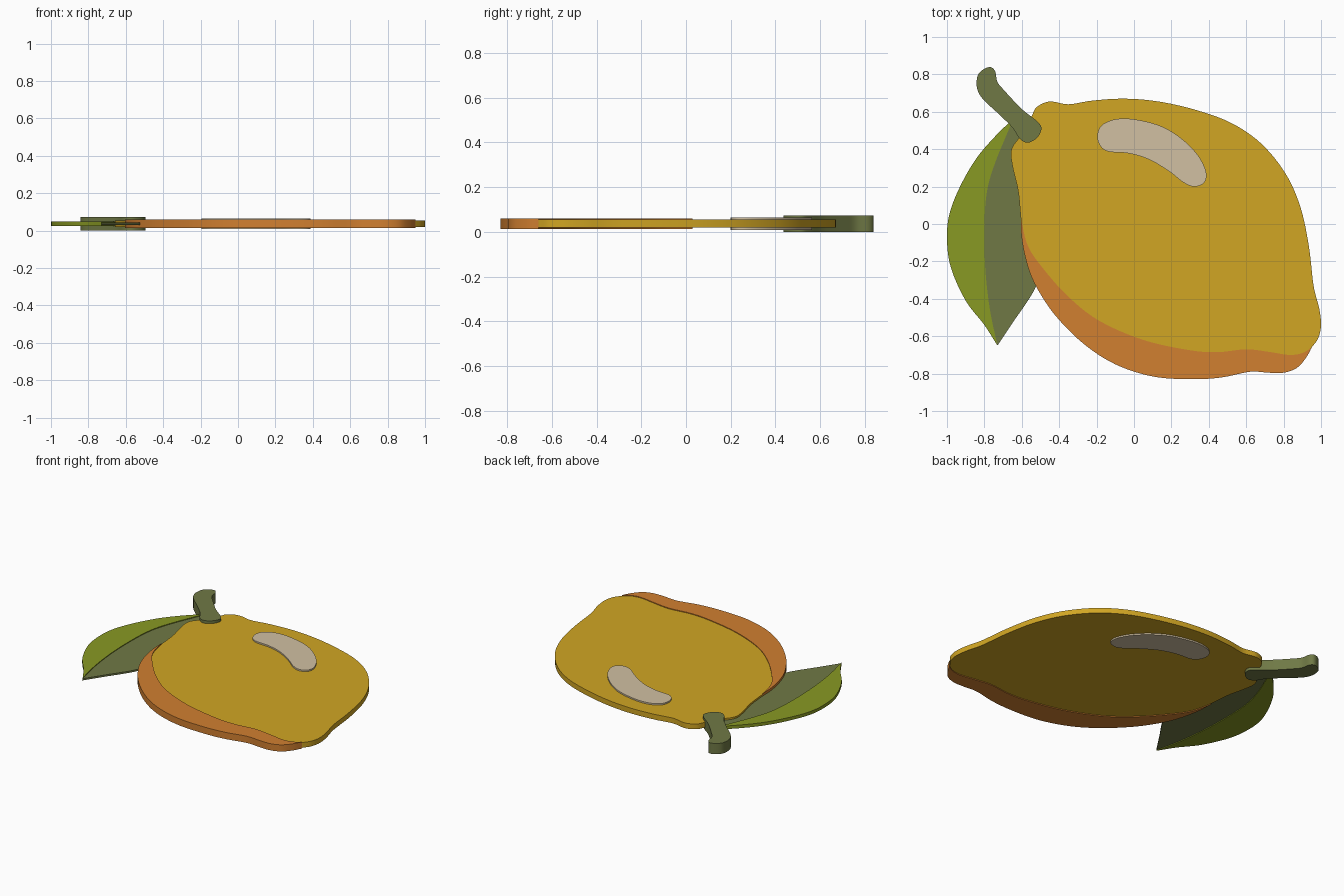
import bpy
import bmesh
from mathutils import Vector

default_cube = bpy.data.objects.get("Cube")
if default_cube:
    bpy.data.objects.remove(default_cube, do_unlink=True)

MIDDLE = 0.037  # every plate is centred on this height


def make_material(name, colour):
    material = bpy.data.materials.new(name)
    material.use_nodes = True
    rgba = (*colour, 1)
    material.diffuse_color = rgba
    material.node_tree.nodes["Principled BSDF"].inputs["Base Color"].default_value = rgba
    return material


def smooth_path(points, closed=False, steps=6):
    """Catmull-Rom curve through the points; an open path keeps its end corners."""
    points = [Vector(p) for p in points]
    if closed:
        padded = [points[-1], *points, points[0], points[1]]
    else:
        start = points[0] * 2 - points[1]
        end = points[-1] * 2 - points[-2]
        padded = [start, *points, end]
    result = []
    for a, b, c, d in zip(padded, padded[1:], padded[2:], padded[3:]):
        for step in range(steps):
            t = step / steps
            result.append(b + (c - a) * t / 2
                          + (a - b * 2.5 + c * 2 - d / 2) * t ** 2
                          + (b * 3 - a - c * 3 + d) * t ** 3 / 2)
    if not closed:
        result.append(points[-1])
    return result


def join_paths(first, second):
    """Closed outline from two paths that share both end points."""
    return first + list(reversed(second))[1:-1]


def make_plate(name, outline, thickness, material):
    """Extrude a flat outline evenly about the middle height."""
    bm = bmesh.new()
    bottom = MIDDLE - thickness / 2
    face = bm.faces.new([bm.verts.new((p.x, p.y, bottom)) for p in outline])
    extruded = bmesh.ops.extrude_face_region(bm, geom=[face], use_keep_orig=True)
    top_verts = [g for g in extruded["geom"] if isinstance(g, bmesh.types.BMVert)]
    bmesh.ops.translate(bm, verts=top_verts, vec=(0, 0, thickness))
    bmesh.ops.recalc_face_normals(bm, faces=bm.faces)
    mesh = bpy.data.meshes.new(name)
    bm.to_mesh(mesh)
    bm.free()
    mesh.materials.append(material)
    plate = bpy.data.objects.new(name, mesh)
    bpy.context.collection.objects.link(plate)
    bpy.ops.object.select_all(action="DESELECT")
    plate.select_set(True)
    bpy.context.view_layer.objects.active = plate
    bpy.ops.object.shade_smooth_by_angle()
    return plate


yellow = make_material("lemon yellow", (.64, .38, .017))
orange = make_material("shade orange", (.64, .215, .03))
light_green = make_material("light leaf green", (.25, .32, .017))
dark_green = make_material("dark olive green", (.16, .19, .06))
cream = make_material("highlight cream", (.64, .53, .36))

# Line where the yellow skin meets the orange shaded band
shade_line = smooth_path([
    (-.605, .03), (-.57, -.11), (-.5, -.22), (-.36, -.38), (-.19, -.515),
    (.05, -.62), (.3, -.675), (.45, -.685), (.6, -.67), (.73, -.685),
    (.83, -.7), (.9, -.69), (.95, -.66)])

# Far side of the fruit, from the band's left end round the top to its right end
skin_edge = smooth_path([
    (-.605, .03), (-.62, .18), (-.65, .31), (-.655, .4), (-.6, .48),
    (-.55, .57), (-.52, .625), (-.45, .655), (-.35, .64), (-.22, .66),
    (-.05, .67), (.13, .655), (.33, .61), (.52, .54), (.68, .43),
    (.81, .27), (.89, .09), (.935, -.12), (.96, -.33), (.99, -.45),
    (1, -.54), (.985, -.61), (.95, -.66)])

# Near side of the fruit, along the bottom of the orange band
shade_edge = smooth_path([
    (-.605, .03), (-.6, -.08), (-.57, -.22), (-.52, -.34), (-.42, -.49),
    (-.27, -.64), (-.1, -.75), (.1, -.815), (.31, -.83), (.47, -.82),
    (.62, -.79), (.72, -.795), (.8, -.795), (.87, -.77), (.92, -.715),
    (.95, -.66)])

make_plate("fruit_skin", join_paths(skin_edge, shade_line), .036, yellow)
make_plate("fruit_shade", join_paths(shade_edge, shade_line), .046, orange)

# Shine patch, showing on both faces of the fruit
shine = smooth_path([
    (-.195, .48), (-.17, .53), (-.1, .56), (0, .56), (.14, .525),
    (.25, .46), (.34, .37), (.385, .28), (.375, .22), (.32, .2),
    (.26, .225), (.19, .28), (.08, .345), (-.03, .378), (-.14, .388),
    (-.185, .425)], closed=True)
make_plate("shine_patch", shine, .056, cream)

# Leaf: light outer half and thinner dark inner half, split at the midrib
midrib = smooth_path([
    (-.73, -.65), (-.77, -.46), (-.795, -.24), (-.8, 0), (-.785, .18),
    (-.745, .32), (-.68, .48), (-.64, .57)])
leaf_outer = smooth_path([
    (-.73, -.65), (-.8, -.54), (-.9, -.41), (-.98, -.23), (-1, -.07),
    (-.985, .06), (-.93, .2), (-.85, .34), (-.76, .45), (-.64, .57)])
leaf_inner = smooth_path([
    (-.73, -.65), (-.65, -.53), (-.525, -.335), (-.52, -.2),
    (-.54, 0), (-.57, .3), (-.64, .57)])
make_plate("leaf_light_half", join_paths(leaf_outer, midrib), .022, light_green)
make_plate("leaf_dark_half", join_paths(leaf_inner, midrib), .012, dark_green)

# Stem, the thickest plate
stem = smooth_path([
    (-.765, .838), (-.8, .83), (-.835, .795), (-.84, .73), (-.81, .67),
    (-.72, .585), (-.65, .515), (-.61, .455), (-.565, .435), (-.515, .465),
    (-.495, .515), (-.525, .555), (-.6, .615), (-.69, .71), (-.73, .76),
    (-.742, .815)], closed=True)
make_plate("stem", stem, MIDDLE * 2, dark_green)
